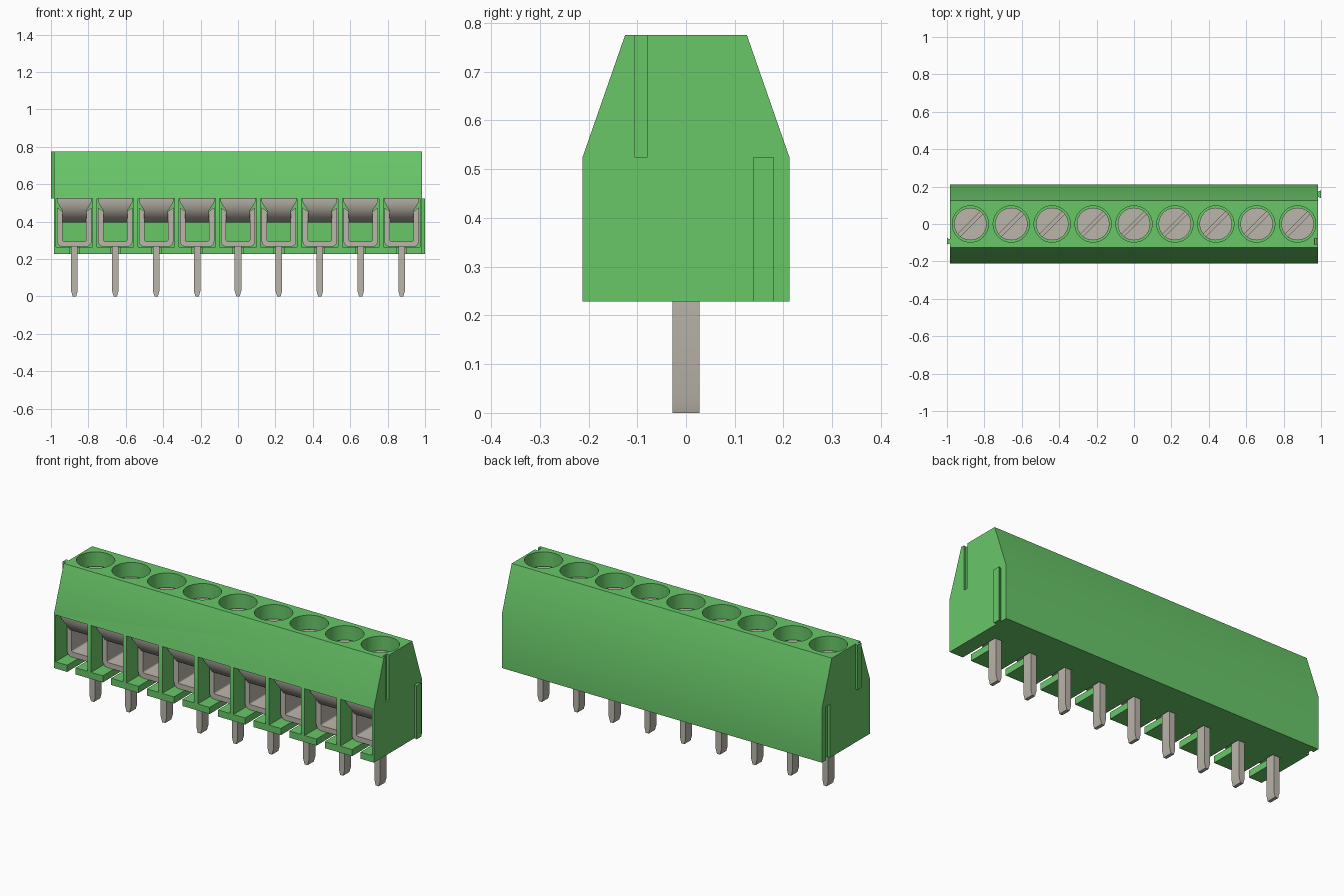
import bpy, bmesh, math
from mathutils import Matrix

cube = bpy.data.objects.get("Cube")
if cube:
    bpy.data.objects.remove(cube, do_unlink=True)

POLES = 9
PITCH = 0.2187
XS = [(i - (POLES - 1) / 2) * PITCH for i in range(POLES)]
HALF = 0.983            # half length of the housing
BASE, SHOULDER, TOP = 0.228, 0.525, 0.775


def material(name, rgb):
    m = bpy.data.materials.new(name)
    m.use_nodes = True
    m.diffuse_color = (*rgb, 1)
    m.node_tree.nodes["Principled BSDF"].inputs["Base Color"].default_value = (*rgb, 1)
    return m


GREEN = material("green plastic", (0.14, 0.57, 0.14))
METAL = material("warm grey metal", (0.50, 0.47, 0.41))


def finish(name, bm, mat):
    bmesh.ops.recalc_face_normals(bm, faces=bm.faces)
    me = bpy.data.meshes.new(name)
    bm.to_mesh(me)
    bm.free()
    me.materials.append(mat)
    ob = bpy.data.objects.new(name, me)
    bpy.context.collection.objects.link(ob)
    return ob


def prism(bm, pts, lo, hi, axis):
    """Extrude a 2D outline along axis: x uses (y,z), y uses (x,z), z uses (x,y)."""
    place = {"x": lambda a, b, t: (t, a, b),
             "y": lambda a, b, t: (a, t, b),
             "z": lambda a, b, t: (a, b, t)}[axis]
    ends = [[bm.verts.new(place(a, b, t)) for a, b in pts] for t in (lo, hi)]
    n = len(pts)
    bm.faces.new(ends[0])
    bm.faces.new(ends[1])
    for i in range(n):
        j = (i + 1) % n
        bm.faces.new((ends[0][i], ends[0][j], ends[1][j], ends[1][i]))


def box(bm, x0, x1, y0, y1, z0, z1):
    prism(bm, [(x0, y0), (x1, y0), (x1, y1), (x0, y1)], z0, z1, "z")


def cylinder(bm, x, r, z0, z1, n=48):
    bmesh.ops.create_cone(bm, cap_ends=True, segments=n, radius1=r, radius2=r, depth=z1 - z0,
                          matrix=Matrix.Translation((x, 0, (z0 + z1) / 2)))


def activate(ob):
    bpy.ops.object.select_all(action="DESELECT")
    ob.select_set(True)
    bpy.context.view_layer.objects.active = ob


def cut(ob, bm):
    cutter = finish("cutter", bm, ob.data.materials[0])
    cutter.hide_render = True
    mod = ob.modifiers.new("cut", "BOOLEAN")
    mod.operation, mod.solver, mod.object = "DIFFERENCE", "EXACT", cutter
    activate(ob)
    bpy.ops.object.modifier_apply(modifier=mod.name)
    bpy.data.objects.remove(cutter, do_unlink=True)


def smooth(ob):
    activate(ob)
    bpy.ops.object.shade_smooth_by_angle(angle=math.radians(30))


def repeat(ob):
    """Place one linked copy of a part at every pole."""
    smooth(ob)
    ob.location.x = XS[0]
    for x in XS[1:]:
        c = ob.copy()
        c.location.x = x
        bpy.context.collection.objects.link(c)


# Housing
bm = bmesh.new()
prism(bm, [(-0.212, BASE), (0.212, BASE), (0.212, SHOULDER), (0.125, TOP),
           (-0.125, TOP), (-0.212, SHOULDER)], -HALF, HALF, "x")
housing = finish("housing", bm, GREEN)

# Wire entry chambers
bm = bmesh.new()
for x in XS:
    box(bm, x - 0.098, x + 0.098, -0.3, 0.11, 0.265, SHOULDER)
cut(housing, bm)

# Screw wells
bm = bmesh.new()
for x in XS:
    cylinder(bm, x, 0.097, 0.64, 0.9)
cut(housing, bm)

# Pin slots in the floor
bm = bmesh.new()
for x in XS:
    box(bm, x - 0.026, x + 0.026, -0.3, 0.03, 0.1, 0.3)
cut(housing, bm)

# Dovetail outline at an end wall; side is +1 or -1, neck sits at x = side * start
def dovetail(side, y, start, depth, neck, wide):
    a, b = side * start, side * (start + depth)
    return [(a, y - neck), (b, y - wide), (b, y + wide), (a, y + neck)]


# Grooves that receive a neighbouring block
bm = bmesh.new()
prism(bm, dovetail(1, -0.0925, HALF + 0.01, -0.028, 0.011, 0.017), SHOULDER, 0.9, "z")
prism(bm, dovetail(-1, 0.159, HALF + 0.01, -0.028, 0.014, 0.021), 0.1, SHOULDER, "z")
cut(housing, bm)
smooth(housing)

# Interlocking ribs
bm = bmesh.new()
prism(bm, dovetail(1, 0.159, HALF - 0.001, 0.018, 0.012, 0.021), BASE, SHOULDER, "z")
finish("left_rib", bm, GREEN)
bm = bmesh.new()
prism(bm, dovetail(-1, -0.0925, HALF - 0.001, 0.018, 0.010, 0.017), SHOULDER, TOP, "z")
finish("right_rib", bm, GREEN)

# U-shaped clamp cage with rounded lower corners
def u_half(w, bottom, top, r):
    arc = [(w - r + r * math.sin(a), bottom + r - r * math.cos(a))
           for a in [math.pi / 2 * k / 5 for k in range(6)]]
    return arc + [(w, top)]


outer = u_half(0.092, 0.266, 0.475, 0.03)
inner = u_half(0.063, 0.295, 0.455, 0.008)
mirror = lambda pts: [(-x, z) for x, z in pts]
bm = bmesh.new()
prism(bm, mirror(outer)[::-1] + outer + inner[::-1] + mirror(inner), -0.12, 0.10, "y")
repeat(finish("clamp_cage", bm, METAL))

# Curved pressure plate, narrowing to fit between the cage arms
bm = bmesh.new()
rows = []
for k in range(13):
    a = math.pi / 2 * k / 12
    z = 0.524 - 0.129 * math.sin(a)
    w = max(0.064, 0.093 - max(0, 0.505 - z) * 0.65)
    y = -0.055 - 0.125 * math.cos(a)
    rows.append([bm.verts.new(p) for p in ((-w, y, z), (w, y, z), (w, 0.10, z), (-w, 0.10, z))])
for r, s in zip(rows, rows[1:]):
    for i in range(4):
        j = (i + 1) % 4
        bm.faces.new((r[i], r[j], s[j], s[i]))
bm.faces.new(rows[0])
bm.faces.new(rows[-1])
repeat(finish("pressure_plate", bm, METAL))

# Slotted screw head
bm = bmesh.new()
cylinder(bm, 0, 0.087, 0.63, 0.70)
screw = finish("screw_head", bm, METAL)
bm = bmesh.new()
box(bm, -0.2, 0.2, -0.009, 0.009, 0.68, 0.8)
bmesh.ops.rotate(bm, verts=bm.verts, matrix=Matrix.Rotation(math.radians(45), 3, "Z"))
cut(screw, bm)
repeat(screw)

# Solder pin with tapered tip
bm = bmesh.new()
prism(bm, [(-0.009, 0), (0.009, 0), (0.0175, 0.03), (0.0175, 0.27),
           (-0.0175, 0.27), (-0.0175, 0.03)], -0.028, 0.028, "y")
repeat(finish("solder_pin", bm, METAL))
